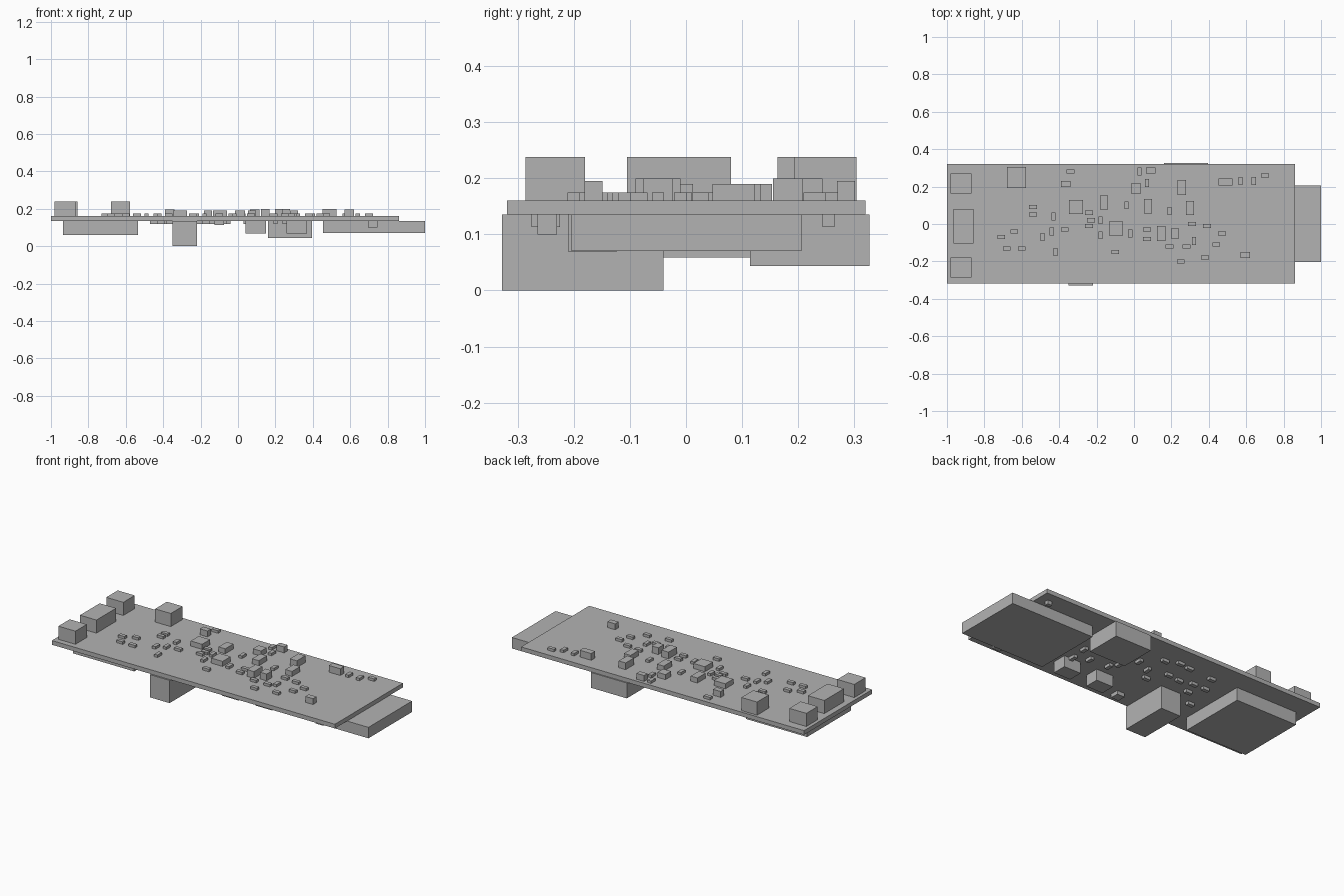
import bpy
import bmesh
from mathutils import Matrix, Vector

default_cube = bpy.data.objects.get("Cube")
if default_cube:
    bpy.data.objects.remove(default_cube, do_unlink=True)

UNIT = 0.01  # plan positions below are in hundredths
BOARD_TOP = 0.16
BOARD_BOTTOM = 0.135


def make_material(name, value):
    material = bpy.data.materials.new(name)
    material.use_nodes = True
    colour = (value, value, value, 1)
    material.diffuse_color = colour
    material.node_tree.nodes["Principled BSDF"].inputs["Base Color"].default_value = colour
    return material


grey = make_material("plain grey", 0.45)


def add_block(bm, low, high):
    """Add one axis-aligned box between two opposite corners."""
    low, high = Vector(low), Vector(high)
    matrix = Matrix.Translation((low + high) / 2) @ Matrix.Diagonal((high - low).to_4d())
    matrix[3][3] = 1
    bmesh.ops.create_cube(bm, size=1, matrix=matrix)


def finish(name, bm):
    mesh = bpy.data.meshes.new(name)
    bm.to_mesh(mesh)
    bm.free()
    mesh.materials.append(grey)
    part = bpy.data.objects.new(name, mesh)
    bpy.context.scene.collection.objects.link(part)
    return part


def block(name, x_range, y_range, z_range):
    bm = bmesh.new()
    add_block(bm, *zip(x_range, y_range, z_range))
    return finish(name, bm)


def scatter(name, spots, size, bottom, top):
    """Put equal boxes at a set of plan positions, as one object."""
    bm = bmesh.new()
    half_x, half_y = (side * UNIT / 2 for side in size)
    for spot in spots:
        x, y = (value * UNIT for value in spot)
        add_block(bm, (x - half_x, y - half_y, bottom), (x + half_x, y + half_y, top))
    return finish(name, bm)


# Circuit board
block("circuit_board", (-1, 0.86), (-0.319, 0.32), (BOARD_BOTTOM, BOARD_TOP))

# Tall terminals on the top, at the left end
TERMINAL_TOP = 0.238
terminals = {
    "rear_terminal": ((-0.98, -0.868), (0.163, 0.27)),
    "middle_terminal": ((-0.965, -0.857), (-0.105, 0.08)),
    "front_terminal": ((-0.98, -0.868), (-0.286, -0.18)),
    "inner_terminal": ((-0.68, -0.577), (0.193, 0.304)),
}
for name, (x_range, y_range) in terminals.items():
    block(name, x_range, y_range, (BOARD_TOP, TERMINAL_TOP))

# Large parts hanging below the board: x range, y range, lowest height
underside_parts = {
    "edge_connector": ((0.455, 1), (-0.204, 0.206), 0.07),
    "radio_module": ((-0.936, -0.535), (-0.21, 0.2), 0.059),
    "audio_socket": ((-0.35, -0.22), (-0.328, -0.04), 0),
    "power_socket": ((0.16, 0.396), (0.114, 0.327), 0.044),
    "left_coil": ((0.04, 0.15), (-0.209, -0.124), 0.069),
    "right_coil": ((0.26, 0.37), (-0.209, -0.124), 0.069),
    "front_diode": ((0.695, 0.745), (-0.265, -0.23), 0.1),
    "rear_diode": ((0.78, 0.81), (0.243, 0.265), 0.113),
}
for name, (x_range, y_range, lowest) in underside_parts.items():
    block(name, x_range, y_range, (lowest, BOARD_BOTTOM))

# Chips on the top, grouped by plan size
CHIP_TOP = 0.19
TALL_CHIP_TOP = 0.2
scatter("square_chips", [(-31, 9), (-9.5, -2.5)], (7.5, 7.5), BOARD_TOP, CHIP_TOP)
scatter("narrow_chips", [(-16, 11.5), (7.5, 9.5), (30, 8.5)], (4.4, 7.6), BOARD_TOP, CHIP_TOP)
scatter("small_square_chip", [(1, 19)], (5.3, 5.3), BOARD_TOP, CHIP_TOP)
scatter("tall_chips", [(14.5, -5), (25.5, 19.5)], (4.6, 8), BOARD_TOP, TALL_CHIP_TOP)
scatter("tall_small_chip", [(22, -5)], (4.3, 5.3), BOARD_TOP, TALL_CHIP_TOP)
scatter("wide_chip", [(49, 22.5)], (7.5, 3.7), BOARD_TOP, TALL_CHIP_TOP)
scatter("capacitors", [(9, 28.5), (59.5, -16.5), (-36.5, 21.5)], (5, 3.2), BOARD_TOP, 0.195)

# Small resistors on the top, lying across or along the board
RESISTOR_TOP = 0.175
LONG_SIDE, SHORT_SIDE = 4.2, 2.2
resistors_left = [
    (-71, -7), (-64, -4), (-68, -13), (-60, -13), (-54, 9), (-54, 5),
    (-37, -3), (-24, 6), (-23, 2), (-24, -1), (-10, -15), (-34, 28),
]
resistors_right = [
    (7, -3), (7, -8), (19, -12), (28, -12), (25, -20), (38, -18),
    (44, -11), (47, -5), (39, -1), (31, 0), (70, 26),
]
upright_resistors = [
    (-49, -7), (-44, -4), (-42, -15), (-43, 4), (-18, -6), (-18, 2), (-4, 10),
    (-2, -5), (3, 28), (7, 22), (57, 23), (64, 23), (19, 7), (32, -9),
]
across, along = (LONG_SIDE, SHORT_SIDE), (SHORT_SIDE, LONG_SIDE)
scatter("resistors_left", resistors_left, across, BOARD_TOP, RESISTOR_TOP)
scatter("resistors_right", resistors_right, across, BOARD_TOP, RESISTOR_TOP)
scatter("upright_resistors", upright_resistors, along, BOARD_TOP, RESISTOR_TOP)

# Small resistors under the board
RESISTOR_LOWEST = 0.118
under_across = [
    (-6, 18), (-14, 21), (-21, 20), (-17, 8), (-25, 7), (-33, 9),
    (-41, 9), (-36, 1), (-37, 19), (-45, -8), (-10, -2),
]
under_along = [(33, -10), (34, 0), (20, 4), (4, 9), (10, 0), (25, -6), (-5, 5), (13, -5)]
scatter("under_resistors", under_across, across, RESISTOR_LOWEST, BOARD_BOTTOM)
scatter("under_upright_resistors", under_along, along, RESISTOR_LOWEST, BOARD_BOTTOM)
scatter("under_chip", [(-10, -25)], (5, 5), 0.113, BOARD_BOTTOM)
